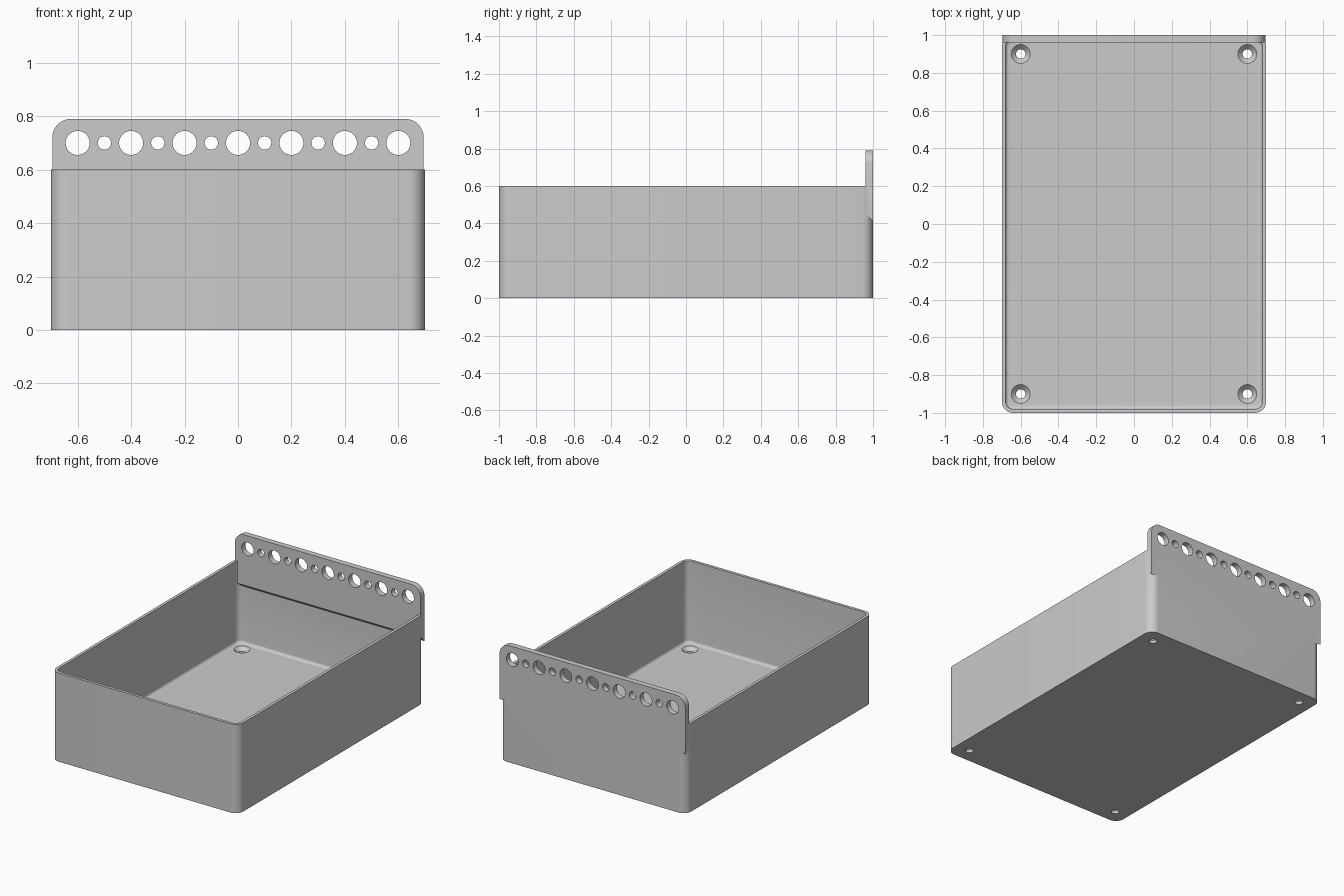
import bpy, bmesh
from math import pi, sin, cos, radians
from mathutils import Matrix

cube = bpy.data.objects.get("Cube")
if cube:
    bpy.data.objects.remove(cube, do_unlink=True)

grey = bpy.data.materials.new("light_grey")
grey.use_nodes = True
GREY = (0.6, 0.6, 0.6, 1)
grey.diffuse_color = GREY
grey.node_tree.nodes["Principled BSDF"].inputs["Base Color"].default_value = GREY


def make_object(name, bm):
    bmesh.ops.recalc_face_normals(bm, faces=bm.faces)
    mesh = bpy.data.meshes.new(name)
    bm.to_mesh(mesh)
    bm.free()
    mesh.materials.append(grey)
    obj = bpy.data.objects.new(name, mesh)
    bpy.context.collection.objects.link(obj)
    return obj


def corner(cx, cy, r, start, steps=10):
    """Quarter-circle points around (cx, cy)."""
    return [(cx + r * cos(start + pi / 2 * i / steps),
             cy + r * sin(start + pi / 2 * i / steps)) for i in range(steps + 1)]


def prism(points, depth):
    """Extrude a flat list of 3D points along a vector."""
    bm = bmesh.new()
    face = bm.faces.new([bm.verts.new(p) for p in points])
    new = bmesh.ops.extrude_face_region(bm, geom=[face])["geom"]
    bmesh.ops.translate(bm, vec=depth, verts=[v for v in new if isinstance(v, bmesh.types.BMVert)])
    return bm


def rounded_box(hx, hy, r, z0, z1):
    pts = []
    for k, (sx, sy) in enumerate([(1, 1), (-1, 1), (-1, -1), (1, -1)]):
        pts += corner(sx * (hx - r), sy * (hy - r), r, k * pi / 2)
    return prism([(x, y, z0) for x, y in pts], (0, 0, z1 - z0))


def add_cone(bm, r1, r2, depth, matrix):
    bmesh.ops.create_cone(bm, cap_ends=True, segments=40, radius1=r1, radius2=r2,
                          depth=depth, matrix=matrix)


def combine(target, tool, operation):
    """Apply a boolean and discard the tool."""
    tool.hide_render = True
    mod = target.modifiers.new(operation, "BOOLEAN")
    mod.operation, mod.object, mod.solver = operation, tool, "EXACT"
    bpy.context.view_layer.objects.active = target
    bpy.ops.object.modifier_apply(modifier=mod.name)
    bpy.data.objects.remove(tool, do_unlink=True)


WALL, FLOOR, HEIGHT = 0.02, 0.045, 0.6

# Tray body with rounded vertical corners
tray = make_object("storage_tray", rounded_box(0.7, 1, 0.06, 0, HEIGHT))

# Cavity, filleted where the walls meet the floor
bm = rounded_box(0.7 - WALL, 1 - WALL, 0.04, FLOOR, HEIGHT + 0.1)
rim = [e for e in bm.edges if all(v.co.z < FLOOR + 0.001 for v in e.verts)]
bmesh.ops.bevel(bm, geom=rim, offset=0.018, segments=5, profile=0.5, affect="EDGES")
combine(tray, make_object("cavity_cutter", bm), "DIFFERENCE")

# Hanging plate with rounded top corners and a sloped lower edge
LOW, TOP, HX, R = 0.41, 0.79, 0.695, 0.07
outline = [(-HX, LOW), (HX, LOW)] + corner(HX - R, TOP - R, R, 0) + corner(R - HX, TOP - R, R, pi / 2)
bm = prism([(x, 0.96, z) for x, z in outline], (0, 0.04, 0))
for v in bm.verts:
    if v.co.z < LOW + 0.001 and v.co.y < 0.97:
        v.co.z += 0.04
combine(tray, make_object("hanging_plate", bm), "UNION")

# Row of alternating large and small holes along the plate
bm = bmesh.new()
for i in range(-6, 7):
    r = 0.025 if i % 2 else 0.045
    add_cone(bm, r, r, 0.2, Matrix.Translation((i / 10, 0.98, 0.7)) @ Matrix.Rotation(pi / 2, 4, "X"))
combine(tray, make_object("plate_hole_cutter", bm), "DIFFERENCE")

# Countersunk screw holes in the floor corners
shafts, sinks = bmesh.new(), bmesh.new()
for x in (-0.6, 0.6):
    for y in (-0.9, 0.9):
        add_cone(shafts, 0.025, 0.025, 0.3, Matrix.Translation((x, y, 0)))
        add_cone(sinks, 0.02, 0.055, 0.035, Matrix.Translation((x, y, FLOOR - 0.0125)))
combine(tray, make_object("screw_hole_cutter", shafts), "DIFFERENCE")
combine(tray, make_object("countersink_cutter", sinks), "DIFFERENCE")

# Smooth rounded surfaces, keep crisp edges
bpy.ops.object.select_all(action="DESELECT")
tray.select_set(True)
bpy.context.view_layer.objects.active = tray
bpy.ops.object.shade_smooth_by_angle(angle=radians(30))
